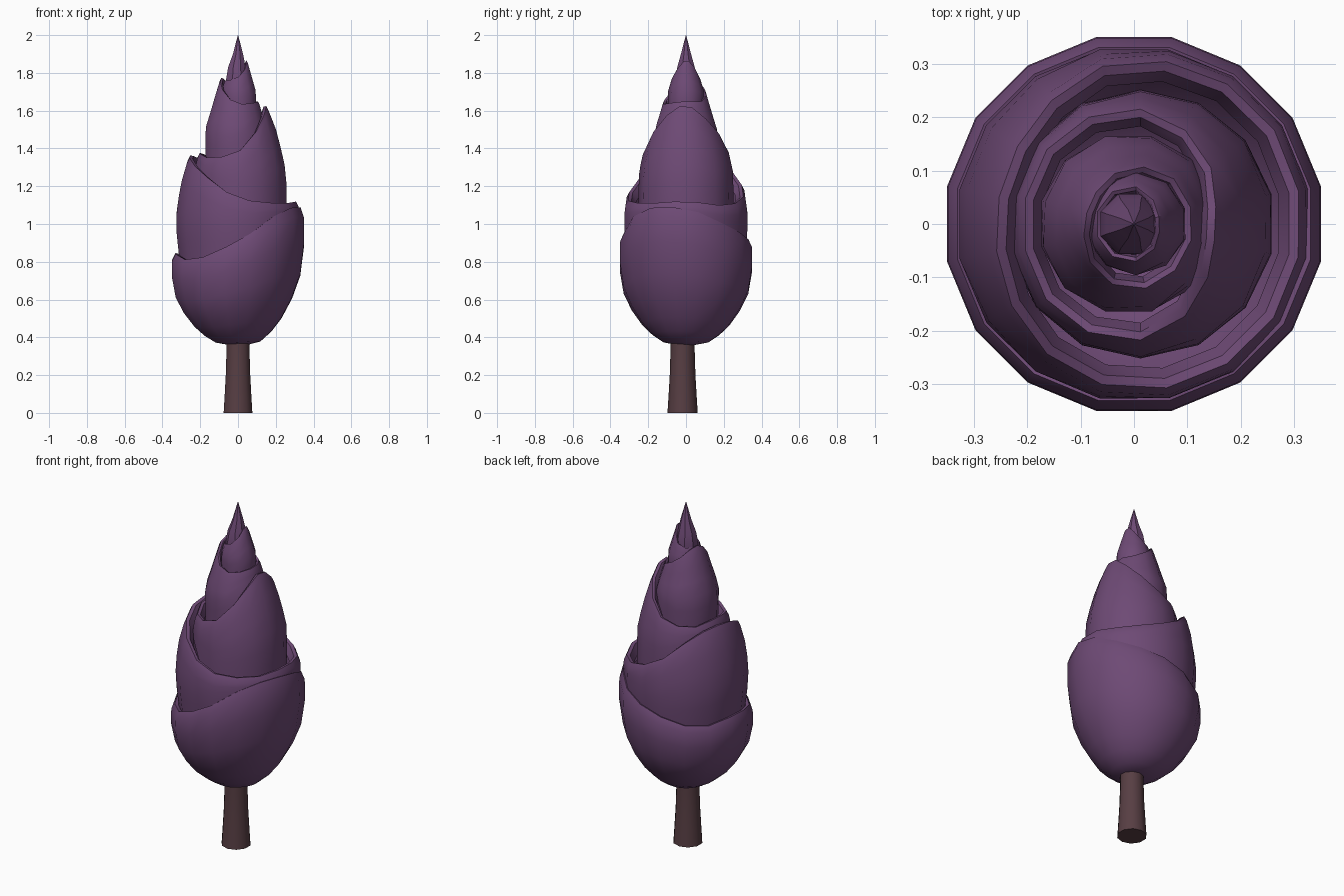
import bpy, bmesh, math

if "Cube" in bpy.data.objects:
    bpy.data.objects.remove(bpy.data.objects["Cube"])


def material(name, rgb):
    m = bpy.data.materials.new(name)
    m.diffuse_color = (*rgb, 1)
    m.use_nodes = True
    m.node_tree.nodes["Principled BSDF"].inputs["Base Color"].default_value = m.diffuse_color
    return m


PURPLE = material("purple_foliage", (0.155, 0.068, 0.178))
BARK = material("dark_bark", (0.095, 0.048, 0.056))


def lookup(table, v):
    """Linear interpolation in a list of (x, y) pairs."""
    if v <= table[0][0]:
        return table[0][1]
    for (a, ya), (b, yb) in zip(table, table[1:]):
        if v <= b:
            return ya + (yb - ya) * (v - a) / (b - a)
    return table[-1][1]


def rim_height(rim, ang):
    """Smooth closed curve through 8 heights, one every 45 degrees from +x (Catmull-Rom)."""
    p = (ang / (math.pi / 4)) % 8
    i, f = int(p), p - int(p)
    a, b, c, d = (rim[(i + k) % 8] for k in (-1, 0, 1, 2))
    return b + 0.5 * f * (c - a + f * (2 * a - 5 * b + 4 * c - d + f * (3 * (b - c) + d - a)))


def loft(name, columns, mat, cap_start=False, cap_end=False, sharp=40):
    """Skin a closed ring of columns, each a list of points."""
    bm = bmesh.new()
    cols = [[bm.verts.new(p) for p in c] for c in columns]
    n = len(cols)
    for i in range(n):
        a, b = cols[i], cols[(i + 1) % n]
        for j in range(len(a) - 1):
            bm.faces.new((a[j], b[j], b[j + 1], a[j + 1]))
    if cap_start:
        bm.faces.new([c[0] for c in reversed(cols)])
    if cap_end:
        bm.faces.new([c[-1] for c in cols])
    me = bpy.data.meshes.new(name)
    bm.to_mesh(me)
    bm.free()
    me.materials.append(mat)
    ob = bpy.data.objects.new(name, me)
    bpy.context.collection.objects.link(ob)
    bpy.ops.object.select_all(action='DESELECT')
    ob.select_set(True)
    bpy.context.view_layer.objects.active = ob
    bpy.ops.object.shade_smooth_by_angle(angle=math.radians(sharp))


def angles(n):
    return [2 * math.pi * (i + 0.5) / n for i in range(n)]


def point(r, z, a, ox=0, oy=0):
    return (ox + r * math.cos(a), oy + r * math.sin(a), z)


# Trunk
loft("trunk", [[point(r, z, a, 0, -0.018) for z, r in
                ((0, .08), (.08, .075), (.2, .068), (.33, .064), (.42, .064))]
               for a in angles(10)], BARK, True, True)

# Wavy rims of the foliage cups, heights at 0, 45, ... 315 degrees
RIMS = [(1.08, .98, .90, .83, .85, .81, .91, 1.07),
        (1.12, 1.10, 1.17, 1.33, 1.36, 1.28, 1.14, 1.11),
        (1.63, 1.54, 1.40, 1.36, 1.38, 1.35, 1.39, 1.56),
        (1.65, 1.65, 1.70, 1.76, 1.77, 1.71, 1.64, 1.64),
        (1.87, 1.84, 1.78, 1.76, 1.76, 1.76, 1.78, 1.83)]

# Bottom cup: egg profile stretched up to its rim, then the rolled lip
EGG = [(0, .05), (.025, .12), (.10, .18), (.2, .235), (.35, .292),
       (.52, .336), (.75, .357), (.93, .355)]
cols = []
for a in angles(16):
    top = rim_height(RIMS[0], a)
    c = [point(r, .36 + (top - .36) * t, a) for t, r in EGG]
    c += [point(.337, top, a), point(.318, top - .006, a), point(.295, top - .06, a)]
    cols.append(c)
loft("foliage_bottom", cols, PURPLE, cap_start=True)

# Upper cups: sides, x shift, lip size, radius by height
CUPS = [(16, 0, .020, [(.75, .31), (.95, .331), (1.05, .333), (1.2, .312), (1.3, .283), (1.37, .26)]),
        (14, .012, .017, [(1.0, .25), (1.15, .252), (1.28, .248), (1.38, .226), (1.5, .194), (1.63, .142)]),
        (12, -.010, .012, [(1.28, .165), (1.5, .170), (1.6, .138), (1.7, .108), (1.78, .082)]),
        (10, .004, .008, [(1.58, .095), (1.7, .096), (1.76, .078), (1.87, .045)])]
for k, (n, ox, lip, radius) in enumerate(CUPS):
    cols = []
    for a in angles(n):
        low = rim_height(RIMS[k], a) - .08
        top = rim_height(RIMS[k + 1], a)
        edge = top - lip * 1.4
        c = []
        for j in range(7):
            z = low + (edge - low) * j / 6
            c.append(point(lookup(radius, z), z, a, ox))
        r = lookup(radius, edge)
        c += [point(r - lip * .7, top, a, ox), point(r - lip * 1.6, top - .004, a, ox),
              point(r - lip * 2.6, top - .05, a, ox)]
        cols.append(c)
    loft("foliage_cup_%d" % (k + 2), cols, PURPLE)

# Pointed tip
loft("foliage_tip", [[point(r, z, a, -.006 * (r > .03)) for z, r in
                      ((1.69, .062), (1.77, .061), (1.83, .050), (1.9, .029), (2.0, .001))]
                     for a in angles(8)], PURPLE, True, True)
